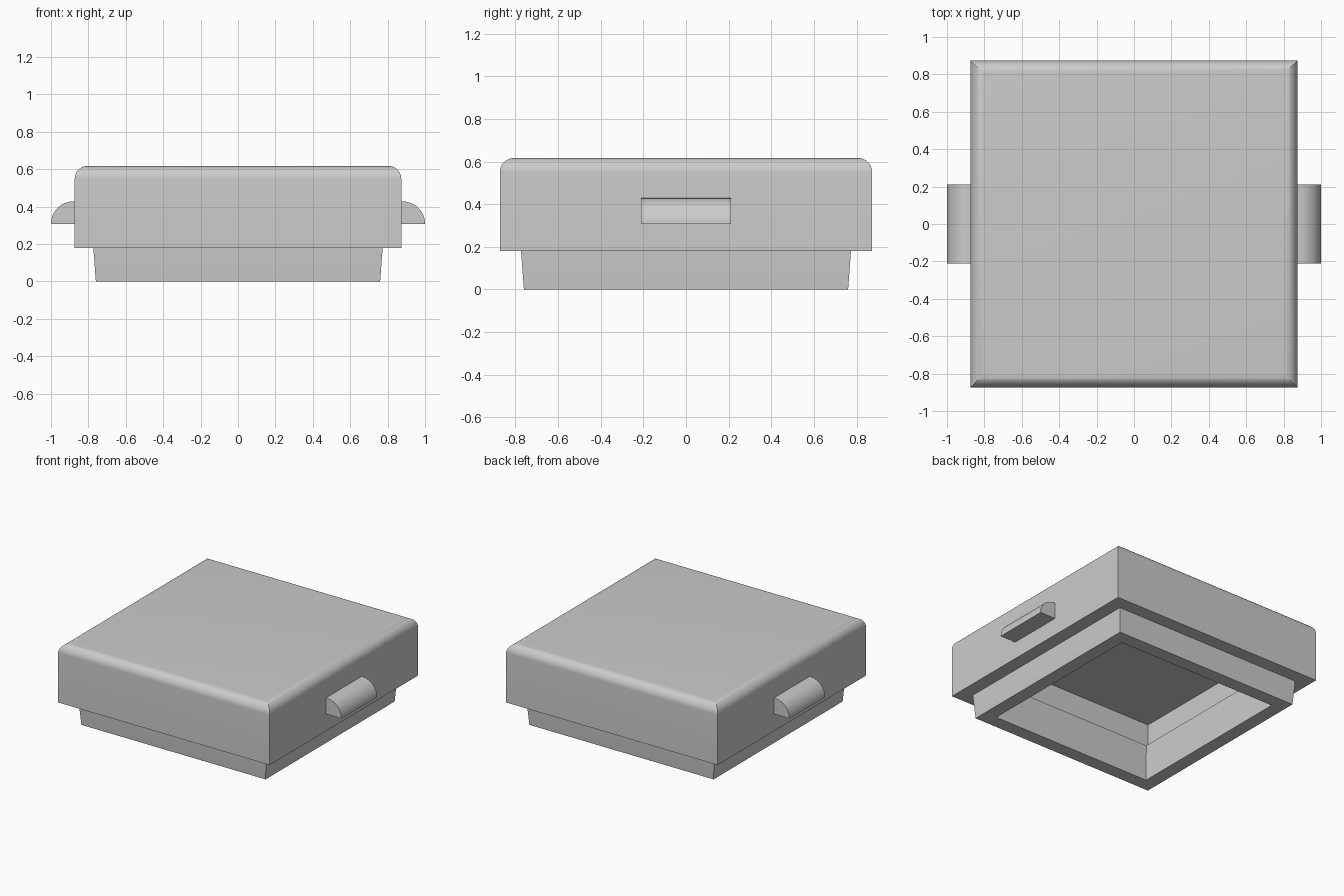
import bpy
import bmesh
from math import sin, cos, pi, radians

cube = bpy.data.objects.get("Cube")
if cube:
    bpy.data.objects.remove(cube, do_unlink=True)

grey = bpy.data.materials.new("plain_grey")
grey.use_nodes = True
COLOUR = (0.6, 0.6, 0.6, 1)
grey.diffuse_color = COLOUR
grey.node_tree.nodes["Principled BSDF"].inputs["Base Color"].default_value = COLOUR


def finish(name, bm):
    bmesh.ops.recalc_face_normals(bm, faces=bm.faces)
    mesh = bpy.data.meshes.new(name)
    bm.to_mesh(mesh)
    bm.free()
    mesh.materials.append(grey)
    obj = bpy.data.objects.new(name, mesh)
    bpy.context.collection.objects.link(obj)
    bpy.ops.object.select_all(action="DESELECT")
    obj.select_set(True)
    bpy.context.view_layer.objects.active = obj
    bpy.ops.object.shade_smooth_by_angle(angle=radians(30))
    return obj


def square_loft(name, profile, closed):
    """Sweep (half width, height) points round a square; cap the ends if open."""
    bm = bmesh.new()
    rings = [[bm.verts.new((sx * r, sy * r, z))
              for sx, sy in ((-1, -1), (1, -1), (1, 1), (-1, 1))]
             for r, z in profile]
    pairs = list(zip(rings, rings[1:]))
    if closed:
        pairs.append((rings[-1], rings[0]))
    else:
        bm.faces.new(rings[0])
        bm.faces.new(rings[-1])
    for a, b in pairs:
        for i in range(4):
            j = (i + 1) % 4
            bm.faces.new((a[i], a[j], b[j], b[i]))
    return finish(name, bm)


def arc(cx, cz, radius, steps=10):
    """Quarter circle from level with the centre up to straight above it."""
    return [(cx + radius * cos(t * pi / 2 / steps),
             cz + radius * sin(t * pi / 2 / steps)) for t in range(steps + 1)]


# Hollow cover: ceiling, inner wall, flange, outer wall, rounded top edge
cover = [(0.77, 0.52), (0.77, 0.28), (0.69, 0.28), (0.69, 0.18), (0.873, 0.18)]
square_loft("cover", cover + arc(0.873 - 0.068, 0.617 - 0.068, 0.068), False)

# Tapered rim beneath the cover
square_loft("lower_rim", [(0.76, 0), (0.775, 0.2), (0.775, 0.279),
                          (0.675, 0.282), (0.66, 0)], True)

# Quarter-round grips on both sides
for name, side in (("left_grip", 1), ("right_grip", -1)):
    section = [(0.86, 0.308)] + arc(0.88, 0.308, 0.12) + [(0.86, 0.428)]
    bm = bmesh.new()
    face = bm.faces.new([bm.verts.new((side * x, -0.21, z)) for x, z in section])
    grown = bmesh.ops.extrude_face_region(bm, geom=[face])["geom"]
    bmesh.ops.translate(bm, vec=(0, 0.42, 0),
                        verts=[v for v in grown if isinstance(v, bmesh.types.BMVert)])
    finish(name, bm)
